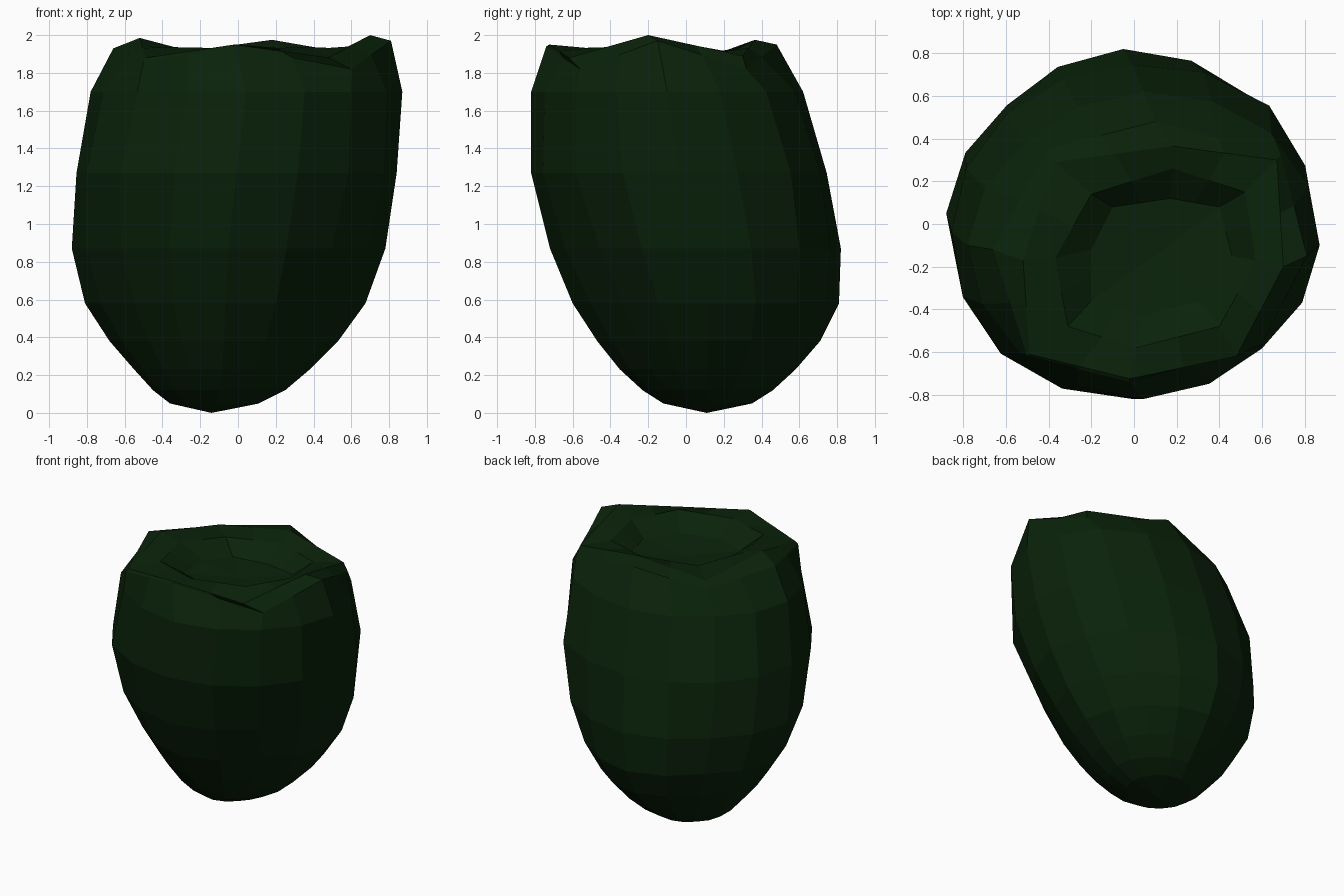
import bpy, bmesh
from math import sin, cos, tau

N = 16
bm = bmesh.new()


def ring(z, x0, x1, y0, y1, corner=0.0):
    """Cross-section from its x and y extents, pinched at three of its corners."""
    out = []
    for i in range(N):
        a = tau * i / N
        s = sin(2 * a)
        pinch = 0.08 if s < 0 else 0.04 if N / 2 < i < 3 * N / 4 else 0
        m = 1 + (corner - pinch) * s * s
        out.append(bm.verts.new(((x0 + x1) / 2 + (x1 - x0) / 2 * cos(a) * m,
                                 (y0 + y1) / 2 + (y1 - y0) / 2 * sin(a) * m, z)))
    return out


def loop(points):
    """Eight points with midpoints added, to match the body rings."""
    out = []
    for i, p in enumerate(points):
        q = points[(i + 1) % len(points)]
        out.append(bm.verts.new(p))
        out.append(bm.verts.new([(a + b) / 2 for a, b in zip(p, q)]))
    return out


def cap(verts, centre):
    c = bm.verts.new(centre)
    for i in range(N):
        bm.faces.new((verts[i], verts[(i + 1) % N], c))


# Leaning body, bottom to shoulder
rings = [ring(*r) for r in (
    (0.05, -0.36, 0.11, -0.12, 0.35),
    (0.12, -0.45, 0.25, -0.23, 0.46),
    (0.23, -0.55, 0.38, -0.35, 0.58, -0.01),
    (0.38, -0.68, 0.53, -0.47, 0.71, -0.03),
    (0.58, -0.81, 0.675, -0.60, 0.81, -0.04),
    (0.87, -0.88, 0.78, -0.72, 0.82, 0.01),
    (1.27, -0.855, 0.84, -0.82, 0.745, 0.07),
    (1.70, -0.78, 0.87, -0.82, 0.62, 0.03),
)]

# Outer shoulder edge
rings.append(loop([(0.81, -0.15, 1.97), (0.69, 0.32, 1.82), (0.10, 0.48, 1.95),
                   (-0.41, 0.35, 1.86), (-0.66, -0.12, 1.93), (-0.50, -0.62, 1.86),
                   (-0.02, -0.74, 1.94), (0.60, -0.56, 1.82)]))
# Wavy rim
rings.append(loop([(0.70, -0.20, 2.0), (0.67, 0.30, 1.89), (0.18, 0.365, 1.975),
                   (-0.37, 0.29, 1.90), (-0.52, -0.17, 1.985), (-0.49, -0.61, 1.88),
                   (-0.02, -0.725, 1.95), (0.48, -0.62, 1.88)]))
# Hollow in the top
rings.append(loop([(0.57, -0.17, 1.93), (0.52, 0.15, 1.91), (0.18, 0.26, 1.92),
                   (-0.20, 0.14, 1.91), (-0.37, -0.16, 1.94), (-0.31, -0.48, 1.935),
                   (0.01, -0.58, 1.93), (0.40, -0.48, 1.935)]))
rings.append(loop([(0.46, -0.15, 1.83), (0.40, 0.08, 1.81), (0.17, 0.12, 1.81),
                   (-0.10, 0.08, 1.81), (-0.20, -0.12, 1.83), (-0.20, -0.36, 1.83),
                   (0.04, -0.43, 1.83), (0.31, -0.36, 1.83)]))

for a, b in zip(rings, rings[1:]):
    for i in range(N):
        j = (i + 1) % N
        bm.faces.new((a[i], a[j], b[j], b[i]))
cap(rings[0], (-0.14, 0.11, 0))
cap(rings[-1], (0.11, -0.14, 1.79))
bmesh.ops.recalc_face_normals(bm, faces=bm.faces)

mesh = bpy.data.meshes.new("pepper_body")
bm.to_mesh(mesh)
bm.free()
body = bpy.data.objects.new("pepper_body", mesh)
bpy.context.collection.objects.link(body)

green = bpy.data.materials.new("dark_green")
green.diffuse_color = (0.003, 0.016, 0.003, 1)
mesh.materials.append(green)
